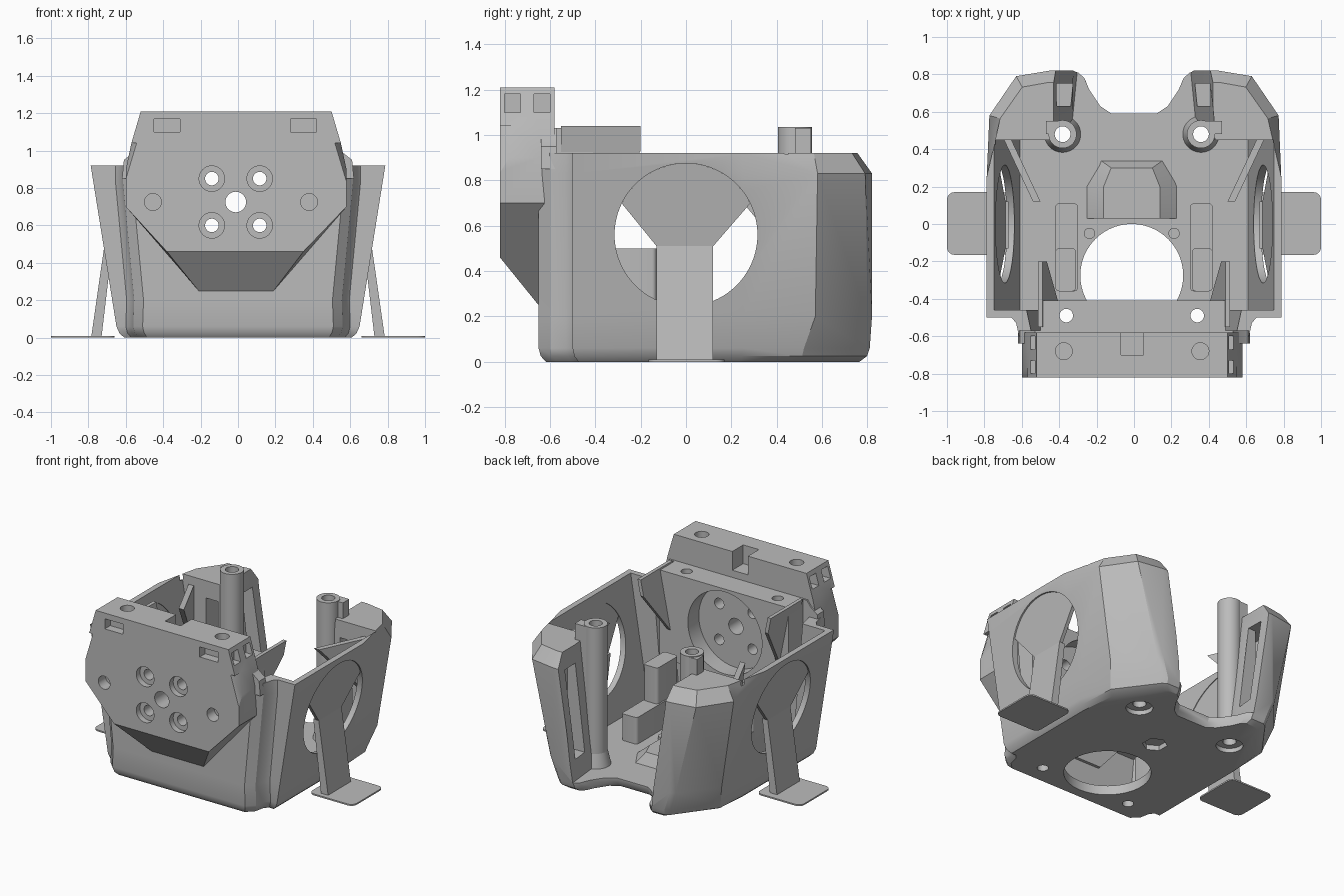
import bpy, bmesh, math
from mathutils import Matrix, Vector

cube = bpy.data.objects.get("Cube")
if cube:
    bpy.data.objects.remove(cube, do_unlink=True)

grey = bpy.data.materials.new("plain_grey")
grey.use_nodes = True
COLOUR = (0.5, 0.5, 0.5, 1)
grey.diffuse_color = COLOUR
grey.node_tree.nodes["Principled BSDF"].inputs["Base Color"].default_value = COLOUR

MID = -0.012  # centre line of the inner fittings


def finish(name, bm):
    bmesh.ops.recalc_face_normals(bm, faces=bm.faces)
    mesh = bpy.data.meshes.new(name)
    bm.to_mesh(mesh)
    bm.free()
    mesh.materials.append(grey)
    obj = bpy.data.objects.new(name, mesh)
    bpy.context.collection.objects.link(obj)
    return obj


def loft(name, rings):
    """Skin a list of closed rings with equal point counts and cap the ends."""
    bm = bmesh.new()
    rows = [[bm.verts.new(p) for p in ring] for ring in rings]
    n = len(rows[0])
    for a, b in zip(rows, rows[1:]):
        for i in range(n):
            j = (i + 1) % n
            bm.faces.new((a[i], a[j], b[j], b[i]))
    bm.faces.new(rows[0])
    bm.faces.new(rows[-1])
    return finish(name, bm)


def box(name, x, y, z, bevel=0):
    bm = bmesh.new()
    bmesh.ops.create_cube(bm, size=1)
    for v in bm.verts:
        v.co = [sum(r) / 2 + c * (r[1] - r[0]) for r, c in zip((x, y, z), v.co)]
    if bevel:
        upright = [e for e in bm.edges if abs(e.verts[0].co.z - e.verts[1].co.z) > 1e-4]
        bmesh.ops.bevel(bm, geom=upright, offset=bevel, segments=4, profile=0.5, affect='EDGES')
    return finish(name, bm)


def rod(name, start, end, r1, r2=None, sides=48):
    a, b = Vector(start), Vector(end)
    bm = bmesh.new()
    spin = (b - a).to_track_quat('Z', 'Y').to_matrix().to_4x4()
    bmesh.ops.create_cone(bm, cap_ends=True, segments=sides, radius1=r1,
                          radius2=r1 if r2 is None else r2, depth=(b - a).length,
                          matrix=Matrix.Translation((a + b) / 2) @ spin)
    return finish(name, bm)


def span(s, a, b):
    return tuple(sorted((s * a, s * b)))


def cut(obj, cutters):
    for c in cutters:
        mod = obj.modifiers.new("cut", 'BOOLEAN')
        mod.operation, mod.solver, mod.object = 'DIFFERENCE', 'EXACT', c
    bpy.context.view_layer.update()
    result = obj.evaluated_get(bpy.context.evaluated_depsgraph_get())
    mesh = bpy.data.meshes.new_from_object(result)
    obj.modifiers.clear()
    obj.data = mesh
    for c in cutters:
        bpy.data.objects.remove(c, do_unlink=True)


def limit(z):
    """Half width of the flared side walls at a height."""
    return 0.65 + 0.16 * (z - 0.06)


def ring(half, z, inset=0, scale=1, crown=False):
    pts = []
    for x, y in half:
        x = min(x, limit(z) - inset)
        if crown and y > 0.5:
            x, y = 0.5 + (x - 0.5) * 0.75, 0.5 + (y - 0.5) * 0.8
        pts.append((x * scale, y * scale, z))
    return pts + [(-x, y, z) for x, y, z in reversed(pts)]


def outline(tip, back, corner, front):
    """Half plan from the rear notch round the pod to the front wall."""
    return [(0.12, 0.59), (0.18, 0.63), (0.24, 0.72), (0.265, tip[1] - 0.03), (0.3, tip[1]),
            tip, back, corner, (0.9, 0.25), (0.9, -0.5), (front + 0.09, -0.5),
            (front + 0.065, -0.53), (front + 0.05, -0.6), (front, -0.65)]


def inside(x_back, x_mid, x_front, nose):
    return [(x_back, 0.95), (x_mid, 0.55), (x_front, 0.45), (0.9, 0.45), (0.9, -0.46),
            (nose + 0.03, -0.46), (nose, -0.6)]


# Through holes shared by the front plate, the shell and the motor bracket
BOLTS = [(sx * 0.128 + MID, 0.725 + sz * 0.125) for sx in (-1, 1) for sz in (-1, 1)]


def front_holes():
    return ([rod("cutter", (x, -1, z), (x, 0, z), 0.036) for x, z in BOLTS]
            + [rod("cutter", (MID, -1, 0.725), (MID, 0, 0.725), 0.055)])


def upright_hole(x, y, r, z0=-1, z1=2, sides=48):
    return rod("cutter", (x, y, z0), (x, y, z1), r, sides=sides)


def screw_holes():
    return [upright_hole(s * 0.35 + MID, -0.49, 0.036) for s in (-1, 1)]


# Flared open shell with two rear pods
foot_plan = outline((0.38, 0.805), (0.405, 0.785), (0.615, 0.505), 0.51)
low_plan = outline((0.40, 0.81), (0.43, 0.79), (0.63, 0.52), 0.51)
pod_plan = outline((0.45, 0.82), (0.48, 0.80), (0.9, 0.57), 0.505)
top_plan = outline((0.45, 0.82), (0.63, 0.79), (0.9, 0.58), 0.565)
shell = loft("shell", [ring(foot_plan, 0, scale=0.95), ring(low_plan, 0.025, scale=0.985),
                       ring(low_plan, 0.06), ring(pod_plan, 0.2), ring(top_plan, 0.83),
                       ring(top_plan, 0.92, crown=True)])
cut(shell, [loft("cutter", [ring(inside(0.29, 0.33, 0.36, 0.47), 0.065, 0.04),
                            ring(inside(0.45, 0.45, 0.45, 0.56), 1.1, 0.04)])])
cut(shell, [rod("cutter", (-1, 0, 0.56), (1, 0, 0.56), 0.315, sides=80),
            upright_hole(MID, -0.275, 0.275, -0.2, 0.2, 80),
            upright_hole(MID, 0.19, 0.08, -0.1, 0.035, 6)]
    + front_holes() + screw_holes())
for s in (-1, 1):
    post_x = s * 0.37 + MID
    cut(shell, [upright_hole(post_x, 0.48, 0.05), upright_hole(post_x, 0.48, 0.085, -0.1, 0.03)])
    # Pod duct with its narrow outlet on the inner face
    cut(shell, [box("cutter", span(s, 0.47, 0.56), (0.4, 0.64), (0.15, 0.8))])
    cut(shell, [box("cutter", span(s, 0.2, 0.5), (0.63, 0.75), (0.2, 0.8))])


# Front plate, with a chin that slopes back underneath
def plate_ring(y, chin_z, left, right):
    return [(-0.52, y, 1.21), (-0.57, y, 1.04), (-0.6, y, 0.9), (-0.6, y, 0.7),
            (left, y, chin_z), (right, y, chin_z), (0.58, y, 0.7), (0.58, y, 0.9),
            (0.55, y, 1.04), (0.5, y, 1.21)]


plate = loft("front_plate", [plate_ring(-0.82, 0.46, -0.38, 0.35),
                             plate_ring(-0.65, 0.25, -0.21, 0.19),
                             plate_ring(-0.58, 0.25, -0.21, 0.19)])
cut(plate, front_holes()
    + [rod("cutter", (x, -0.9, z), (x, -0.78, z), 0.068) for x, z in BOLTS]
    + [rod("cutter", (x, -0.9, 0.725), (x, -0.74, 0.725), 0.045) for x in (-0.455, 0.38)]
    + [upright_hole(x, -0.68, 0.045, 1.1) for x in (-0.375, 0.355)]
    + [box("cutter", x, (-0.9, -0.76), (1.1, 1.17)) for x in ((-0.45, -0.31), (0.28, 0.42))]
    + [box("cutter", (-0.07, 0.05), (-0.7, -0.5), (1.08, 1.3))])
for s in (-1, 1):
    cut(plate, [box("cutter", span(s, 0.48, 0.7), y, (1.1, 1.18))
                for y in ((-0.8, -0.73), (-0.67, -0.6))])
    # Facet notched into the front corner of each side
    facet = [(0.51, 1.04), (0.7, 1.04), (0.7, 0.84), (0.57, 0.84)]
    cut(plate, [loft("cutter", [[(s * (x + dx) + MID, y, z) for x, z in facet]
                                for y, dx in ((-0.9, -0.02), (-0.72, 0.07))])])

# Motor bracket behind the plate
bracket = box("motor_bracket", (-0.5, 0.49), (-0.62, -0.41), (0.42, 1.03))
cut(bracket, front_holes() + screw_holes()
    + [rod("cutter", (MID, -0.53, 0.725), (MID, -0.3, 0.725), 0.285, sides=64)])

for s, side in ((1, "left_"), (-1, "right_")):
    # Thin leaning bracket gusset and sloped corner ear
    gusset = [(-0.55, 1.04), (-0.2, 1.04), (-0.2, 0.93), (-0.42, 0.62), (-0.55, 0.62)]
    loft(side + "gusset", [[(s * (0.4 + 0.2 * (z - 0.6) + d), y, z) for y, z in gusset]
                           for d in (0, 0.025)])
    ear = [(0.46, 0.85), (0.62, 0.85), (0.61, 0.95), (0.56, 0.99), (0.53, 1.03), (0.46, 1.03)]
    loft(side + "corner_ear", [[(s * x, y, z) for x, z in ear] for y in (-0.64, -0.57)])

    # Rear screw post with flared foot and square shoulder
    px = s * 0.37 + MID
    post = rod(side + "screw_post", (px, 0.48, 0.03), (px, 0.48, 1.035), 0.075)
    foot = rod(side + "post_foot", (px, 0.48, 0.03), (px, 0.48, 0.16), 0.105, 0.075)
    shoulder = box(side + "post_shoulder", span(s, 0.36, 0.47), (0.48, 0.55), (0.05, 1.03))
    for part in (post, foot, shoulder):
        cut(part, [upright_hole(px, 0.48, 0.042)])

    # Air vane in front of the pod
    loft(side + "air_vane", [[(s * (x + dx), y, z) for x, y, z in
                              ((0.69, 0.46, 0.45), (0.69, 0.46, 0.86), (0.53, 0.12, 0.86))]
                             for dx in (-0.03, 0.01)])

    # Cable rail, clip and floor screw boss
    box(side + "rail", span(s, 0.3, 0.42), (-0.36, 0.11), (0.03, 0.25), 0.02)
    box(side + "clip", span(s, 0.31, 0.42), (-0.36, -0.13), (0.2, 0.5), 0.02)
    rod(side + "floor_boss", (s * 0.226 + MID, -0.05, 0.03), (s * 0.226 + MID, -0.05, 0.09),
        0.03, sides=24)

    # Print support: pad, leaning strut and the web filling the top of the opening
    box(side + "support_pad", span(s, 0.66, 1.0), (-0.165, 0.17), (0, 0.01), 0.04)
    loft(side + "support_strut", [[(s * x, y, z) for x, y in
                                   ((x0, -0.13), (x1, -0.13), (x1, 0.12), (x0, 0.12))]
                                  for z, x0, x1 in ((0, 0.73, 0.785), (0.51, 0.67, 0.712))])
    arc = [math.radians(26 + 128 * i / 24) for i in range(25)]
    web = ([(-0.13, 0.51), (0.12, 0.51)]
           + [(0.315 * math.cos(a), 0.56 + 0.315 * math.sin(a)) for a in arc])
    loft(side + "support_web", [[(s * (limit(z) - d), y, z) for y, z in web] for d in (0.035, 0.01)])

# Nut pocket on the floor
loft("nut_pocket", [[(x + MID, y, z) for x, y in
                     ((-a, 0.03), (a, 0.03), (a, 0.2), (b, c), (-b, c), (-a, 0.2))]
                    for z, a, b, c in ((0.04, 0.27, 0.18, 0.35), (0.14, 0.15, 0.11, 0.3))])

# Smooth shading with sharp edges kept
bpy.ops.object.select_all(action='DESELECT')
for obj in bpy.context.scene.objects:
    if obj.type == 'MESH':
        obj.select_set(True)
        bpy.context.view_layer.objects.active = obj
bpy.ops.object.shade_smooth_by_angle(angle=math.radians(30))
